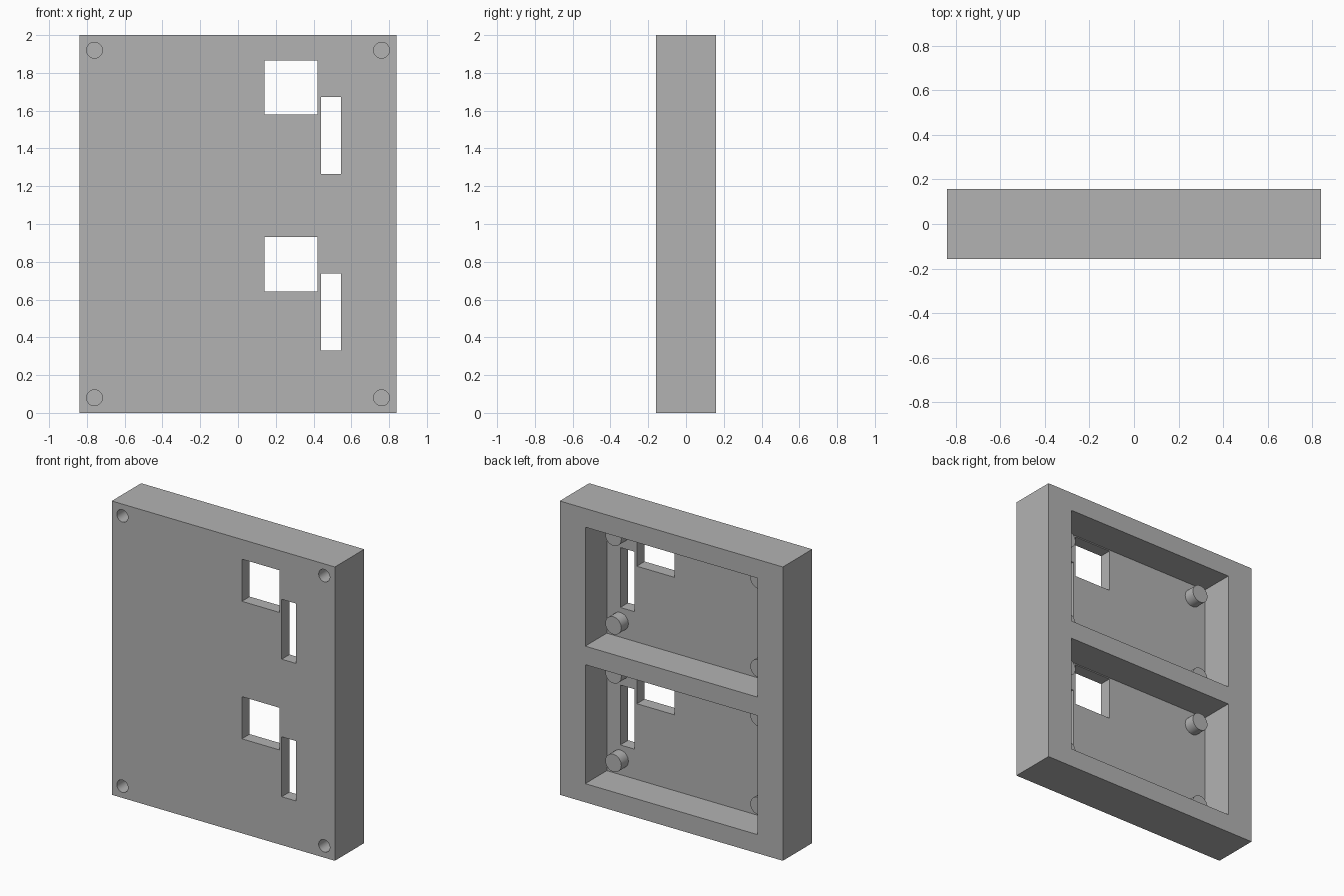
import bpy
import math

if "Cube" in bpy.data.objects:
    bpy.data.objects.remove(bpy.data.objects["Cube"], do_unlink=True)

grey = bpy.data.materials.new("plain_grey")
grey.use_nodes = True
grey.diffuse_color = (0.45, 0.45, 0.45, 1)
grey.node_tree.nodes["Principled BSDF"].inputs["Base Color"].default_value = (0.45, 0.45, 0.45, 1)

HALF_W, HALF_D, HEIGHT = 0.84, 0.158, 2.0
FLOOR_Y = -0.074      # inner face of the front panel
PITCH = 0.936         # spacing between the two bays


def box(name, x0, x1, y0, y1, z0, z1):
    bpy.ops.mesh.primitive_cube_add(
        size=1, location=((x0 + x1) / 2, (y0 + y1) / 2, (z0 + z1) / 2))
    ob = bpy.context.object
    ob.name = name
    ob.scale = (x1 - x0, y1 - y0, z1 - z0)
    bpy.ops.object.transform_apply(location=False, rotation=False)
    ob.data.materials.append(grey)
    return ob


def rod(name, x, z, radius, y0, y1):
    bpy.ops.mesh.primitive_cylinder_add(
        vertices=48, radius=radius, depth=y1 - y0,
        location=(x, (y0 + y1) / 2, z), rotation=(math.pi / 2, 0, 0))
    ob = bpy.context.object
    ob.name = name
    ob.data.materials.append(grey)
    bpy.ops.object.shade_smooth_by_angle(angle=math.radians(30))
    return ob


def cut(target, cutter):
    mod = target.modifiers.new("cut", "BOOLEAN")
    mod.operation = "DIFFERENCE"
    mod.solver = "EXACT"
    mod.object = cutter
    bpy.context.view_layer.objects.active = target
    bpy.ops.object.modifier_apply(modifier=mod.name)
    bpy.data.objects.remove(cutter, do_unlink=True)


# Solid housing block
housing = box("housing", -HALF_W, HALF_W, -HALF_D, HALF_D, 0, HEIGHT)

for bay, base in (("lower", 0), ("upper", PITCH)):
    # Rear pocket, then the square window and the slot through the front panel
    cut(housing, box("pocket_cutter", -0.648, 0.648, FLOOR_Y, 0.3, base + 0.127, base + 0.937))
    cut(housing, box("window_cutter", 0.14, 0.422, -0.3, 0, base + 0.643, base + 0.93))
    cut(housing, box("slot_cutter", 0.44, 0.546, -0.3, 0, base + 0.329, base + 0.737))

    # Four mounting pegs standing on the pocket floor
    for side, x in (("right", -0.546), ("left", 0.546)):
        for level, z in (("bottom", 0.235), ("top", 0.838)):
            rod(f"{bay}_{level}_{side}_peg", x, base + z, 0.06, FLOOR_Y - 0.01, 0.002)

# Blind screw holes in the front corners
for x in (-0.76, 0.76):
    for z in (0.08, HEIGHT - 0.08):
        cut(housing, rod("screw_hole_cutter", x, z, 0.042, -0.3, 0.08))

bpy.ops.object.select_all(action="DESELECT")
housing.select_set(True)
bpy.context.view_layer.objects.active = housing
bpy.ops.object.shade_smooth_by_angle(angle=math.radians(30))
